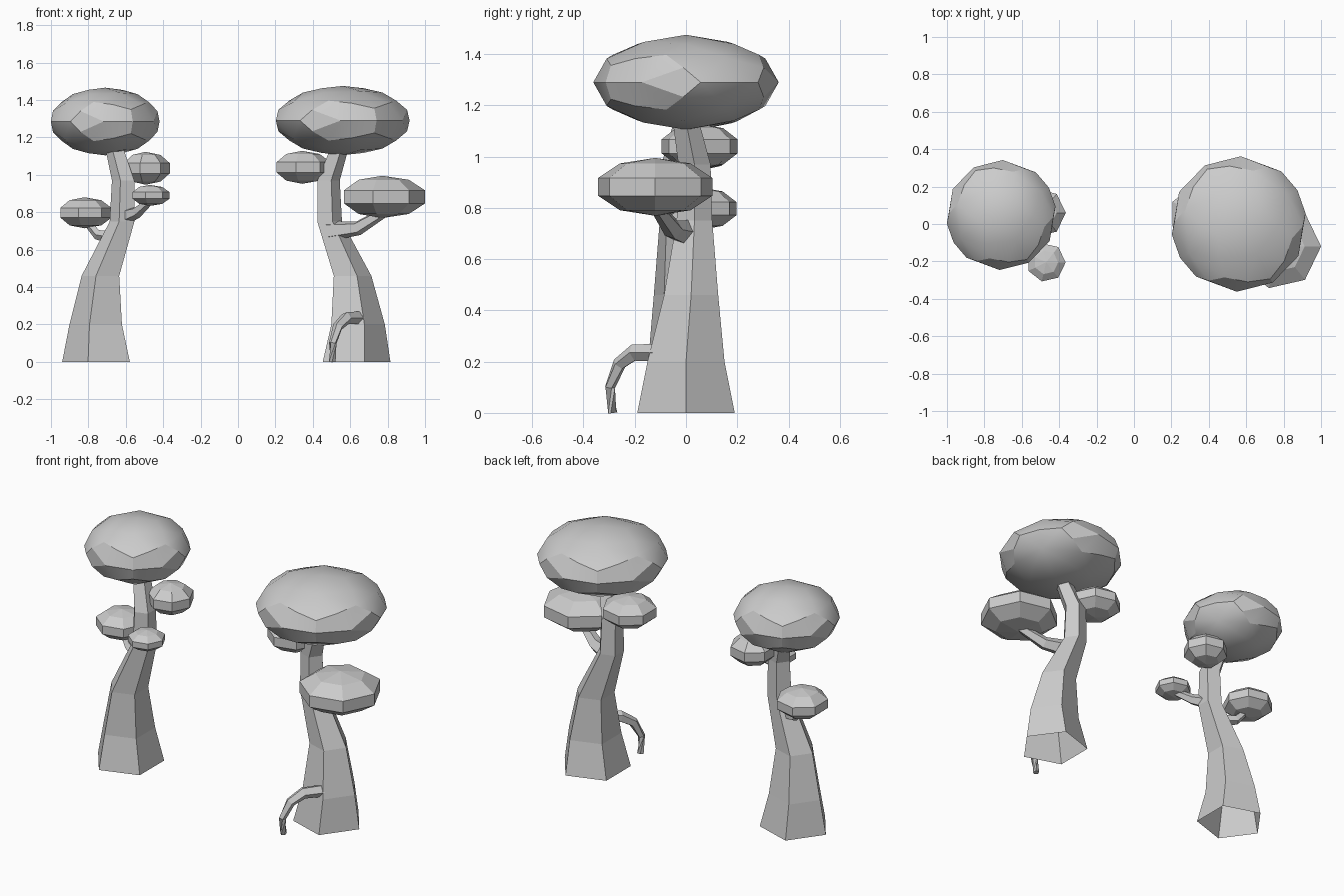
import bpy, bmesh, math
from mathutils import Vector, Matrix

if "Cube" in bpy.data.objects:
    bpy.data.objects.remove(bpy.data.objects["Cube"])

PHI = (1 + 5 ** 0.5) / 2


def finish(bm, name):
    bmesh.ops.recalc_face_normals(bm, faces=bm.faces)
    mesh = bpy.data.meshes.new(name)
    bm.to_mesh(mesh)
    bm.free()
    ob = bpy.data.objects.new(name, mesh)
    bpy.context.collection.objects.link(ob)
    return ob


def skin(bm, rings):
    for a, b in zip(rings, rings[1:]):
        n = len(a)
        for i in range(n):
            bm.faces.new((a[i], a[(i + 1) % n], b[(i + 1) % n], b[i]))


def trunk(name, sections, phase):
    """Five-sided trunk, open at the ground; sections are (x, y, z, radius)."""
    bm = bmesh.new()
    rings = []
    for x, y, z, r in sections:
        angles = [phase + math.tau * i / 5 for i in range(5)]
        rings.append([bm.verts.new((x + r * math.cos(a), y + r * math.sin(a), z)) for a in angles])
    skin(bm, rings)
    bm.faces.new(rings[-1])
    return finish(bm, name)


def limb(name, path, sides=5):
    """Tapered tube along (x, y, z, radius) points."""
    bm = bmesh.new()
    pts = [Vector(p[:3]) for p in path]
    rings = []
    for i, p in enumerate(pts):
        t = (pts[min(i + 1, len(pts) - 1)] - pts[max(i - 1, 0)]).normalized()
        side = Vector((-t.y, t.x, 0)).normalized()
        up = t.cross(side)
        r = path[i][3]
        angles = [math.tau * k / sides for k in range(sides)]
        rings.append([bm.verts.new(p + r * (math.cos(a) * side + math.sin(a) * up)) for a in angles])
    skin(bm, rings)
    bm.faces.new(rings[0])
    bm.faces.new(rings[-1])
    return finish(bm, name)


def leaf_puff(name, centre, r, rz, seg=7, bands=5):
    """Small flattened sphere with seven sides and five bands."""
    bm = bmesh.new()
    c = Vector(centre)
    rings = []
    for j in range(1, bands):
        t = math.pi * j / bands
        rings.append([bm.verts.new(c + Vector((r * math.sin(t) * math.cos(math.tau * i / seg),
                                               r * math.sin(t) * math.sin(math.tau * i / seg),
                                               rz * math.cos(t)))) for i in range(seg)])
    skin(bm, rings)
    for ring, z in ((rings[0], rz), (rings[-1], -rz)):
        pole = bm.verts.new(c + Vector((0, 0, z)))
        for i in range(seg):
            bm.faces.new((ring[i], ring[(i + 1) % seg], pole))
    return finish(bm, name)


def crown(name, centre, r, rz):
    """Flattened dodecahedron, each pentagon split in five quads and rounded."""
    signs = (-1, 1)
    corners = [Vector((a, b, c)) for a in signs for b in signs for c in signs]
    for a in signs:
        for b in signs:
            p, q = a * PHI, b / PHI
            corners += [Vector((p, q, 0)), Vector((0, p, q)), Vector((q, 0, p))]
    normals = []
    for a in signs:
        for b in signs:
            normals += [Vector((a, b * PHI, 0)), Vector((0, a, b * PHI)), Vector((b * PHI, 0, a))]
    bm = bmesh.new()
    for n in normals:
        n = n.normalized()
        u = n.orthogonal().normalized()
        w = n.cross(u)
        ring = sorted(corners, key=lambda v: -v.dot(n))[:5]
        ring.sort(key=lambda v: math.atan2(v.dot(w), v.dot(u)))
        for i in range(5):
            v = ring[i]
            quad = (v, v + ring[(i + 1) % 5], n, v + ring[i - 1])
            bm.faces.new([bm.verts.new(p.normalized()) for p in quad])
    bmesh.ops.remove_doubles(bm, verts=bm.verts, dist=1e-4)
    bm.transform(Matrix.Translation(centre) @ Matrix.Diagonal((r, r, rz, 1))
                 @ Matrix.Rotation(math.radians(30), 4, 'Z'))
    ob = finish(bm, name)
    bpy.ops.object.select_all(action='DESELECT')
    ob.select_set(True)
    bpy.context.view_layer.objects.active = ob
    bpy.ops.object.shade_smooth_by_angle(angle=math.radians(27))
    return ob


# Right tree
trunk("right_trunk", [(.615, 0, 0, .2), (.627, 0, .2, .158), (.602, .02, .46, .111),
                      (.483, .033, .75, .073), (.478, .033, .97, .066),
                      (.53, .003, 1.12, .055), (.54, 0, 1.2, .05)], 0)
crown("right_crown", (.56, 0, 1.29), .362, .185)
leaf_puff("right_puff_large", (.772, -.12, .882), .24, .113)
leaf_puff("right_puff_small", (.343, .053, 1.04), .16, .088)
limb("right_branch", [(.49, .01, .70, .055), (.64, -.05, .715, .04), (.80, -.12, .81, .025)])
limb("right_root", [(.65, -.11, .235, .036), (.58, -.2, .235, .034), (.535, -.26, .19, .028),
                    (.507, -.298, .1, .021), (.505, -.285, 0, .019)])

# Left tree
trunk("left_trunk", [(-.74, 0, 0, .2), (-.746, 0, .2, .155), (-.725, -.02, .46, .111),
                     (-.613, -.033, .75, .073), (-.608, -.033, .97, .066),
                     (-.65, .0, 1.12, .055), (-.66, .01, 1.2, .05)], math.pi)
crown("left_crown", (-.71, .048, 1.285), .294, .181)
leaf_puff("left_puff_upper", (-.494, .06, 1.035), .136, .088)
leaf_puff("left_puff_front", (-.47, -.205, .89), .11, .056)
leaf_puff("left_puff_outer", (-.82, .056, .797), .152, .083)
limb("left_branch_front", [(-.61, -.04, .775, .045), (-.54, -.11, .80, .032), (-.47, -.19, .86, .02)])
limb("left_branch_outer", [(-.66, -.02, .665, .04), (-.75, .03, .68, .028), (-.81, .05, .75, .02)])
